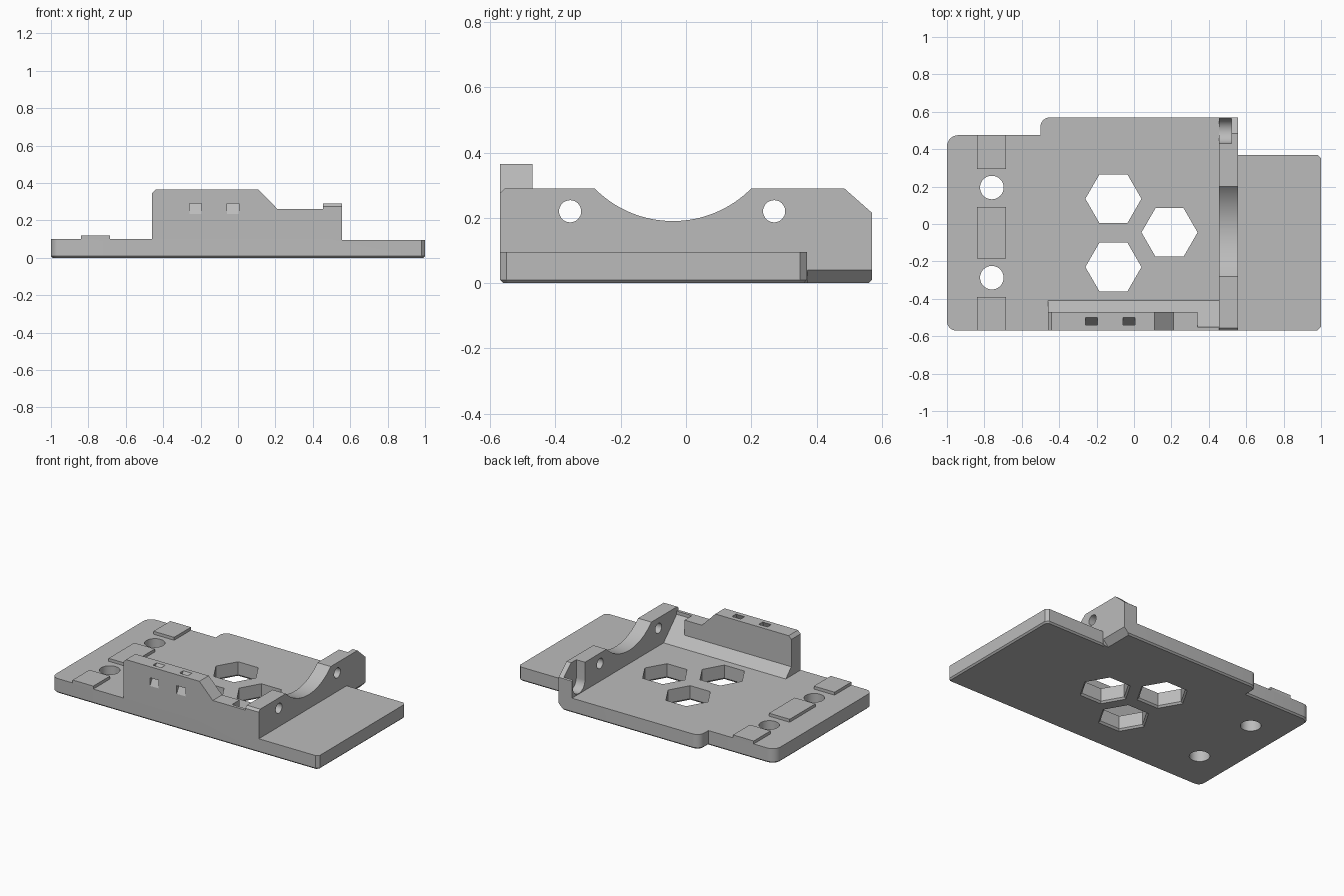
import bpy, bmesh, math
from mathutils import Vector

cube = bpy.data.objects.get("Cube")
if cube:
    bpy.data.objects.remove(cube, do_unlink=True)

grey = bpy.data.materials.new("plain grey")
grey.use_nodes = True
color = (0.5, 0.5, 0.5, 1)
grey.diffuse_color = color
grey.node_tree.nodes["Principled BSDF"].inputs["Base Color"].default_value = color

MAPS = {"x": lambda a, b, t: (t, a, b),
        "y": lambda a, b, t: (a, t, b),
        "z": lambda a, b, t: (a, b, t)}


def prism(name, pts, lo, hi, axis, chamfer=0.0):
    """Extrude a 2D outline along an axis, with an optional chamfer on the low rim."""
    place = MAPS[axis]
    bm = bmesh.new()
    low = [bm.verts.new(place(a, b, lo)) for a, b in pts]
    high = [bm.verts.new(place(a, b, hi)) for a, b in pts]
    bottom = bm.faces.new(low)
    bm.faces.new(high)
    n = len(pts)
    for i in range(n):
        j = (i + 1) % n
        bm.faces.new((low[i], low[j], high[j], high[i]))
    bmesh.ops.recalc_face_normals(bm, faces=bm.faces)
    if chamfer:
        bmesh.ops.bevel(bm, geom=list(bottom.edges), offset=chamfer,
                        segments=1, affect="EDGES")
    mesh = bpy.data.meshes.new(name)
    bm.to_mesh(mesh)
    bm.free()
    mesh.materials.append(grey)
    ob = bpy.data.objects.new(name, mesh)
    bpy.context.collection.objects.link(ob)
    return ob


def rect(a0, a1, b0, b1):
    return [(a0, b0), (a1, b0), (a1, b1), (a0, b1)]


def ring(a, b, r, n):
    return [(a + r * math.cos(math.tau * i / n), b + r * math.sin(math.tau * i / n))
            for i in range(n)]


def rounded(corners, steps=6):
    """Outline from (x, y, radius) corners; a negative radius makes a chamfer."""
    out = []
    for i, (x, y, r) in enumerate(corners):
        p = Vector((x, y))
        if r == 0:
            out.append((x, y))
            continue
        u = (Vector(corners[i - 1][:2]) - p).normalized()
        v = (Vector(corners[(i + 1) % len(corners)][:2]) - p).normalized()
        count = 1 if r < 0 else steps
        r = abs(r)
        for k in range(count + 1):
            t = math.pi / 2 * k / count
            q = p + u * r * (1 - math.sin(t)) + v * r * (1 - math.cos(t))
            out.append(tuple(q))
    return out


def cut(ob, cutter):
    mod = ob.modifiers.new("cut", "BOOLEAN")
    mod.operation = "DIFFERENCE"
    mod.solver = "EXACT"
    mod.object = cutter
    bpy.ops.object.select_all(action="DESELECT")
    bpy.context.view_layer.objects.active = ob
    ob.select_set(True)
    bpy.ops.object.modifier_apply(modifier=mod.name)
    bpy.data.objects.remove(cutter, do_unlink=True)


def smooth(ob):
    bpy.ops.object.select_all(action="DESELECT")
    bpy.context.view_layer.objects.active = ob
    ob.select_set(True)
    bpy.ops.object.shade_smooth_by_angle(angle=math.radians(25))


# Base plate with rounded left corners and a chamfered underside
PLATE_TOP = 0.1
outline = rounded([(-1, -0.57, 0.05), (1, -0.57, -0.02), (1, 0.37, -0.02),
                   (0.555, 0.37, 0), (0.555, 0.57, 0), (-0.5, 0.57, 0.05),
                   (-0.5, 0.475, 0), (-1, 0.475, 0.06)])
plate = prism("base_plate", outline, 0, PLATE_TOP, "z", chamfer=0.01)

# Lowered right shelf and the deeper chamfer under the rear right edge
cut(plate, prism("shelf_cutter", rect(0.555, 1.1, -0.7, 0.7), 0.095, 0.2, "z"))
cut(plate, prism("edge_cutter", [(0.505, -0.01), (0.575, -0.01), (0.575, 0.06)],
                 0.372, 0.6, "y"))

# Hexagonal windows, flared at the underside
for cx, cy in ((-0.11, 0.135), (-0.11, -0.23), (0.19, -0.045)):
    cut(plate, prism("hex_cutter", ring(cx, cy, 0.15, 6), -0.1, 0.2, "z"))
    flare = prism("flare_cutter", ring(cx, cy, 0.174, 6), -0.012, 0.012, "z")
    for v in flare.data.vertices:
        if v.co.z > 0:
            v.co.x = cx + (v.co.x - cx) * 0.15 / 0.174
            v.co.y = cy + (v.co.y - cy) * 0.15 / 0.174
    cut(plate, flare)

# Round screw holes
for cy in (0.195, -0.287):
    cut(plate, prism("hole_cutter", ring(-0.76, cy, 0.063, 40), -0.1, 0.2, "z"))
smooth(plate)

# Raised pads
for label, y0, y1 in (("rear", 0.295, 0.475), ("middle", -0.185, 0.09),
                      ("front", -0.57, -0.39)):
    prism(label + "_pad", rect(-0.84, -0.685, y0, y1), PLATE_TOP, 0.12, "z")

# Cross wall with a shallow round saddle
saddle_y, saddle_r, saddle_z = -0.04, 0.338, 0.528
half = math.asin(0.24 / saddle_r)
saddle = []
for i in range(33):
    t = half * (i / 16 - 1)
    saddle.append((saddle_y + saddle_r * math.sin(t), saddle_z - saddle_r * math.cos(t)))
profile = ([(-0.57, 0.095), (-0.57, 0.275), (-0.555, 0.29)] + saddle
           + [(0.485, 0.29), (0.57, 0.215), (0.57, 0.095)])
wall = prism("saddle_wall", profile, 0.455, 0.555, "x")
for cy in (-0.355, 0.27):
    cut(wall, prism("hole_cutter", ring(cy, 0.22, 0.034, 32), 0.3, 0.7, "x"))

# U-shaped pocket in the inner face at the rear end
pocket = [(0.497 + 0.066 * math.cos(math.pi * (1 + i / 20)),
           0.17 + 0.066 * math.sin(math.pi * (1 + i / 20))) for i in range(21)]
pocket += [(0.563, 0.4), (0.431, 0.4)]
cut(wall, prism("pocket_cutter", pocket, 0.4, 0.52, "x"))
smooth(wall)

# Front wall: thick tall part, then a thin low part
front = prism("front_wall", [(-0.46, 0.1), (0.34, 0.1), (0.34, 0.262), (0.21, 0.262),
                             (0.11, 0.365), (-0.44, 0.365), (-0.46, 0.345)],
              -0.57, -0.47, "y")
prism("front_wall_thin_end", rect(0.34, 0.455, 0.1, 0.262), -0.57, -0.55, "y")

# Tie slots running from the front face up to the top
for x0 in (-0.26, -0.06):
    slot = [(-0.5808, 0.215), (-0.4946, 0.375), (-0.5367, 0.375), (-0.58, 0.245)]
    slot = [(y, z + (0.02 if i in (0, 3) and i else 0)) for i, (y, z) in enumerate(slot)]
    cut(front, prism("slot_cutter", slot, x0, x0 + 0.065, "x"))

# Sloped brace along the inside of the front wall
prism("front_wall_brace", [(-0.55, 0.1), (-0.41, 0.1), (-0.47, 0.16), (-0.47, 0.1601),
                           (-0.4701, 0.1601), (-0.4701, 0.1)][1:3]
      + [(-0.47, 0.1)], -0.46, 0.34, "x")
prism("corner_brace", [(-0.55, 0.1), (-0.41, 0.1), (-0.55, 0.24)], 0.34, 0.455, "x")
